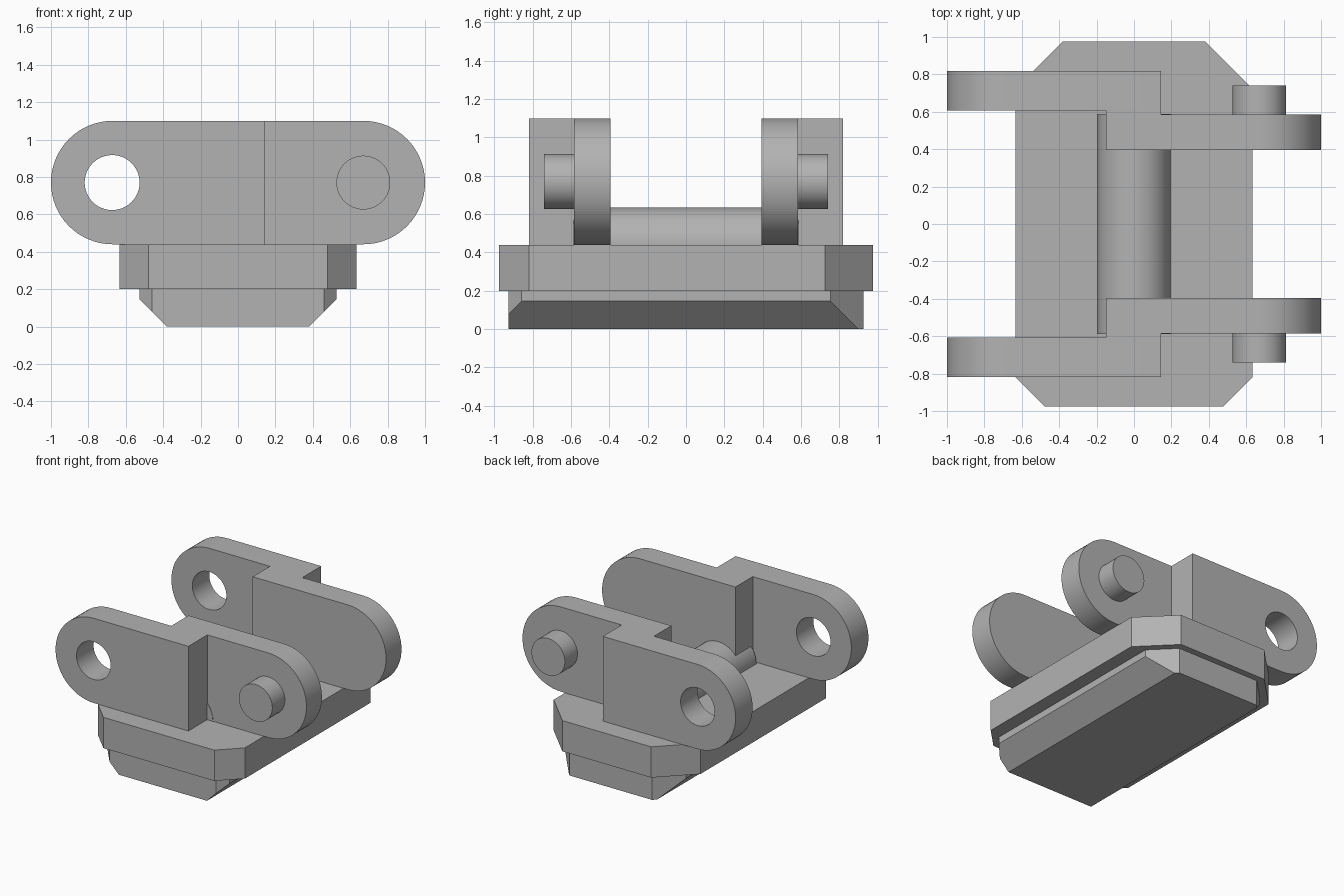
import bpy, bmesh, math
from mathutils import Vector

cube = bpy.data.objects.get("Cube")
if cube:
    bpy.data.objects.remove(cube, do_unlink=True)

GREY = (0.45, 0.45, 0.45, 1)
metal = bpy.data.materials.new("plain grey metal")
metal.use_nodes = True
metal.diffuse_color = GREY
metal.node_tree.nodes["Principled BSDF"].inputs["Base Color"].default_value = GREY


def prism(name, outline, start, end, axis="z", cuts=()):
    """Extrude an outline along z (points x, y) or y (points x, z)."""
    place = (lambda p, d: (p[0], p[1], d)) if axis == "z" else (lambda p, d: (p[0], d, p[1]))
    bm = bmesh.new()
    face = bm.faces.new([bm.verts.new(place(p, start)) for p in outline])
    grown = bmesh.ops.extrude_face_region(bm, geom=[face])["geom"]
    verts = [v for v in grown if isinstance(v, bmesh.types.BMVert)]
    bmesh.ops.translate(bm, verts=verts, vec=place((0, 0), end - start))
    # Slice off everything outside each cutting plane and cap it
    for point, normal in cuts:
        bmesh.ops.bisect_plane(bm, geom=bm.verts[:] + bm.edges[:] + bm.faces[:], dist=1e-5,
                               plane_co=point, plane_no=normal, clear_outer=True)
        bmesh.ops.holes_fill(bm, edges=[e for e in bm.edges if e.is_boundary])
    bmesh.ops.recalc_face_normals(bm, faces=bm.faces[:])
    mesh = bpy.data.meshes.new(name)
    bm.to_mesh(mesh)
    bm.free()
    mesh.materials.append(metal)
    obj = bpy.data.objects.new(name, mesh)
    bpy.context.collection.objects.link(obj)
    return obj


def arc(cx, cz, r, start, sweep, steps):
    return [(cx + r * math.cos(math.radians(start + sweep * i / steps)),
             cz + r * math.sin(math.radians(start + sweep * i / steps))) for i in range(steps + 1)]


def disc(cx, cz, r):
    return arc(cx, cz, r, 0, 360, 48)[:-1]


def boolean(obj, cutter, operation):
    mod = obj.modifiers.new(operation, "BOOLEAN")
    mod.object, mod.operation, mod.solver = cutter, operation, "EXACT"
    bpy.context.view_layer.objects.active = obj
    bpy.ops.object.modifier_apply(modifier=mod.name)
    bpy.data.objects.remove(cutter, do_unlink=True)


def plate_outline(hx, hy, front, back):
    """Rectangle with small front and large back corner chamfers."""
    half = [(hx - front, -hy), (hx, front - hy), (hx, hy - back), (hx - back, hy)]
    return half + [(-x, y) for x, y in reversed(half)]


# Base plate and the bevelled pad beneath it
base = prism("base_plate", plate_outline(0.633, 0.975, 0.155, 0.25), 0.2, 0.44)
bevels = [(Vector((s * 0.38, 0, 0)), Vector((s, 0, -1)).normalized()) for s in (1, -1)]
pad = prism("ground_pad", plate_outline(0.527, 0.925, 0.067, 0.172), 0, 0.2, cuts=bevels)

# Round cross tube half sunk in the base
tube = prism("cross_tube", disc(0, 0.44, 0.195), -0.588, 0.588, "y")
parts = [base, pad, tube]

# Stepped side lugs with rounded ends, a pin hole and a pin
Z, R, X = 0.77, 0.33, 0.67
for side, s in (("back", 1), ("front", -1)):
    plan = [(-1.1, 0.818), (0.145, 0.818), (0.145, 0.585), (1.1, 0.585),
            (1.1, 0.395), (-0.15, 0.395), (-0.15, 0.608), (-1.1, 0.608)]
    lug = prism(side + "_lug", [(x, s * y) for x, y in plan], 0.3, 1.2)
    stadium = arc(X, Z, R, -90, 180, 32) + arc(-X, Z, R, 90, 180, 32)
    boolean(lug, prism("lug_cutter", stadium, -1, 1, "y"), "INTERSECT")
    boolean(lug, prism("hole_cutter", disc(-X - 0.003, Z, 0.147), -1, 1, "y"), "DIFFERENCE")
    pin = prism(side + "_pin", disc(X, Z, 0.144), s * 0.5, s * 0.74, "y")
    parts += [lug, pin]

# Smooth the round walls, keep the edges sharp
bpy.ops.object.select_all(action="DESELECT")
for obj in parts:
    obj.select_set(True)
bpy.context.view_layer.objects.active = base
bpy.ops.object.shade_smooth_by_angle(angle=math.radians(30))
